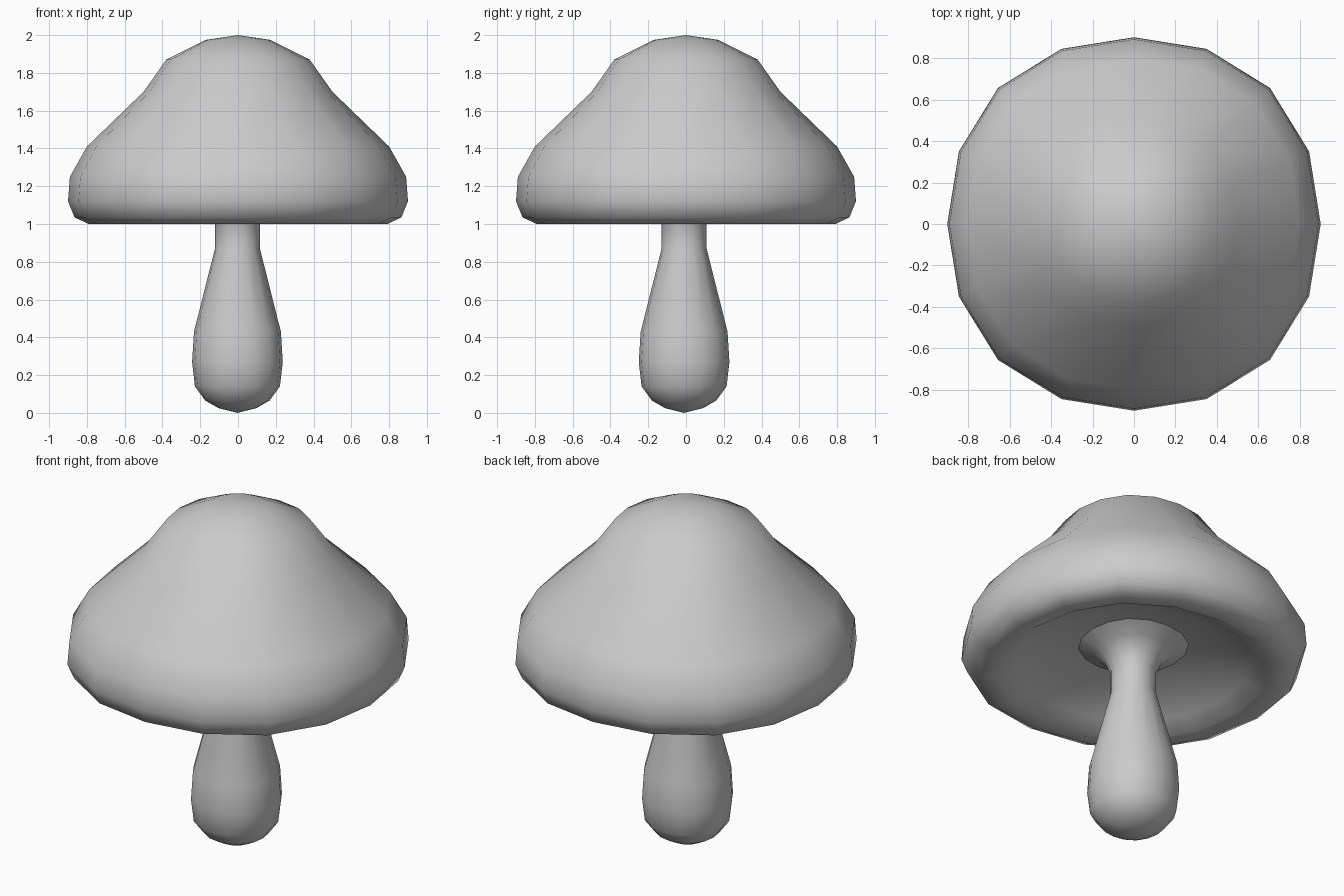
import bpy, bmesh, math

if "Cube" in bpy.data.objects:
    bpy.data.objects.remove(bpy.data.objects["Cube"])

SIDES = 16


def lathe(name, profile, offset=(0, 0), bulge=0.0):
    """Revolve (radius, height) points; zero radius makes a pole."""
    bm = bmesh.new()
    rings = []
    for r, z in profile:
        if r == 0:
            rings.append([bm.verts.new((offset[0], offset[1], z))])
            continue
        ring = []
        for i in range(SIDES):
            a = 2 * math.pi * i / SIDES
            k = r * (1 + bulge * math.sin(2 * a) ** 2)
            ring.append(bm.verts.new((offset[0] + k * math.cos(a),
                                      offset[1] + k * math.sin(a), z)))
        rings.append(ring)
    for lo, hi in zip(rings, rings[1:]):
        for i in range(SIDES):
            j = (i + 1) % SIDES
            if len(lo) == 1:
                bm.faces.new((lo[0], hi[j], hi[i]))
            elif len(hi) == 1:
                bm.faces.new((lo[i], lo[j], hi[0]))
            else:
                bm.faces.new((lo[i], lo[j], hi[j], hi[i]))
    bmesh.ops.recalc_face_normals(bm, faces=bm.faces)
    for f in bm.faces:
        f.smooth = True
    mesh = bpy.data.meshes.new(name)
    bm.to_mesh(mesh)
    bm.free()
    obj = bpy.data.objects.new(name, mesh)
    bpy.context.collection.objects.link(obj)
    return obj


# Cap: shallow hollow underside, rolled rim, domed crown
lathe("cap", [(0.28, 1.165), (0.48, 1.125), (0.62, 1.06), (0.71, 1.005),
              (0.79, 1.0), (0.865, 1.035), (0.90, 1.12), (0.89, 1.25),
              (0.80, 1.41), (0.50, 1.70), (0.38, 1.87), (0.17, 1.975),
              (0, 2.0)], bulge=0.03)

# Stem: rounded bulb, narrow neck, flare into the cap
lathe("stem", [(0, 0.0), (0.10, 0.025), (0.17, 0.065), (0.225, 0.14),
               (0.24, 0.27), (0.23, 0.43), (0.119, 0.87), (0.119, 1.0),
               (0.15, 1.07), (0.20, 1.12), (0.29, 1.165)],
      offset=(-0.003, -0.010), bulge=0.03)
